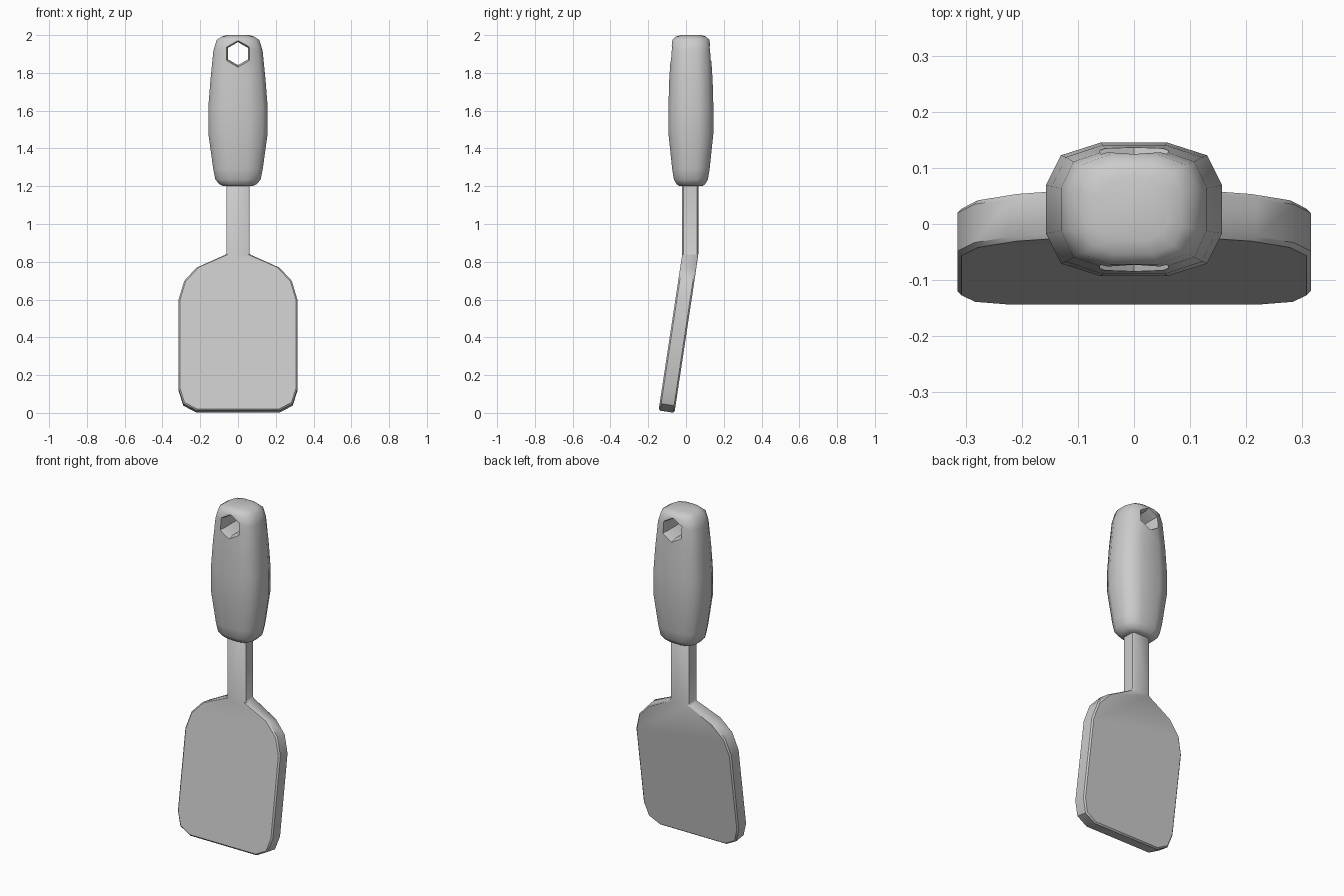
import bpy, bmesh
from math import sin, cos, pi, radians

if "Cube" in bpy.data.objects:
    bpy.data.objects.remove(bpy.data.objects["Cube"])

def make_object(name, bm):
    bmesh.ops.recalc_face_normals(bm, faces=bm.faces[:])
    me = bpy.data.meshes.new(name)
    bm.to_mesh(me)
    bm.free()
    ob = bpy.data.objects.new(name, me)
    bpy.context.collection.objects.link(ob)
    return ob

def loft(name, rings):
    bm = bmesh.new()
    loops = [[bm.verts.new(p) for p in r] for r in rings]
    n = len(loops[0])
    for a, b in zip(loops, loops[1:]):
        for i in range(n):
            j = (i + 1) % n
            bm.faces.new((a[i], a[j], b[j], b[i]))
    bm.faces.new(loops[0])
    bm.faces.new(loops[-1])
    return make_object(name, bm)

def activate(ob):
    bpy.ops.object.select_all(action='DESELECT')
    ob.select_set(True)
    bpy.context.view_layer.objects.active = ob

def finish(ob, angle):
    activate(ob)
    for m in list(ob.modifiers):
        bpy.ops.object.modifier_apply(modifier=m.name)
    bpy.ops.object.shade_smooth_by_angle(angle=radians(angle))

# Grip: 12-sided rounded section lofted along z (z, half width, half depth)
quarter = [(1, .36), (.83, .81), (.38, 1)]
section = (quarter + [(-x, y) for x, y in reversed(quarter)]
           + [(-x, -y) for x, y in quarter]
           + [(x, -y) for x, y in reversed(quarter)])
profile = [(1.2, .075, .06), (1.21, .098, .075), (1.235, .12, .09),
           (1.29, .131, .099), (1.48, .157, .119), (1.62, .157, .119),
           (1.76, .146, .115), (1.92, .13, .105), (1.975, .112, .098),
           (1.992, .085, .08), (2.0, .06, .055)]
handle = loft("handle", [[(x * w, .026 + y * d, z) for x, y in section]
                         for z, w, d in profile])

# Hexagonal hanging hole, slightly flared at both mouths
hole = loft("hole_cutter", [[(r * sin(i * pi / 3), y, 1.902 + r * cos(i * pi / 3))
                             for i in range(6)]
                            for y, r in [(-.12, .082), (-.045, .061), (.097, .061), (.172, .082)]])
hole.hide_render = True
cut = handle.modifiers.new("hole", 'BOOLEAN')
cut.object = hole
cut.operation = 'DIFFERENCE'
cut.solver = 'EXACT'
finish(handle, 50)
bpy.data.objects.remove(hole)

# Neck and tilted blade in one bent plate
BEND, T = .84, .085
TILT = radians(8.6)
side = [(.06, BEND), (.22, .77), (.285, .70), (.315, .60),
        (.315, .13), (.29, .05), (.22, .013)]

def front(x, z):
    return (x, -.02 - max(0, BEND - z) * sin(TILT) / cos(TILT), z)

def back(x, z):
    if z >= BEND:
        return (x, -.02 + T, z)
    f = front(x, z)
    return (x, f[1] + T * cos(TILT), z - T * sin(TILT))

outline = ([(.06, 1.23)] + side + [(-x, z) for x, z in reversed(side)] + [(-.06, 1.23)])
bm = bmesh.new()
fv = [bm.verts.new(front(*p)) for p in outline]
bv = [bm.verts.new(back(*p)) for p in outline]
n = len(outline)
for v in (fv, bv):
    bm.faces.new(v[1:-1])
    bm.faces.new((v[0], v[1], v[-2], v[-1]))
for i in range(n):
    j = (i + 1) % n
    bm.faces.new((fv[i], fv[j], bv[j], bv[i]))
blade = make_object("blade_and_neck", bm)
bev = blade.modifiers.new("edge", 'BEVEL')
bev.width = .008
bev.segments = 1
bev.limit_method = 'ANGLE'
bev.angle_limit = radians(60)
finish(blade, 40)
